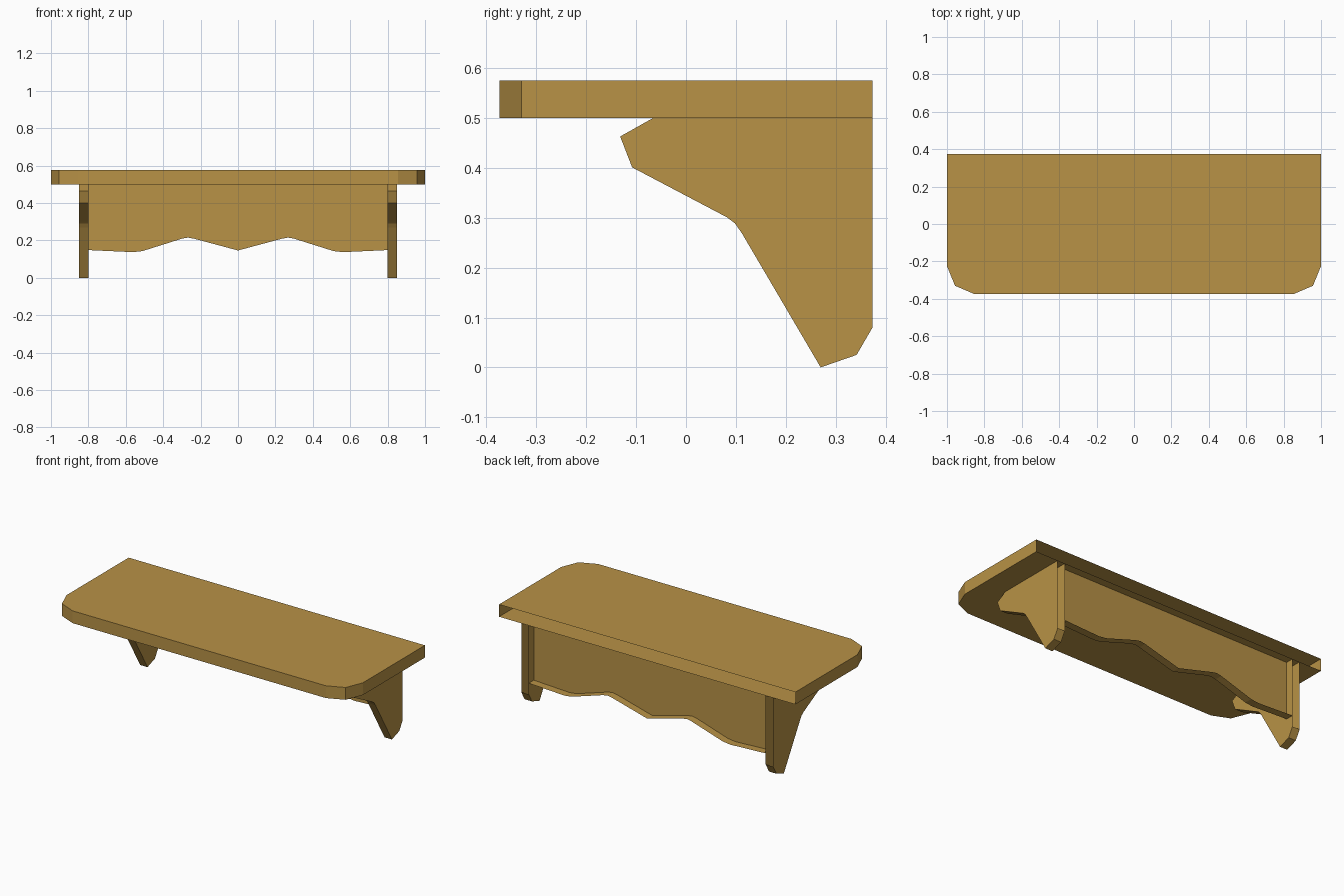
import bpy, bmesh
from mathutils import Vector

if "Cube" in bpy.data.objects:
    bpy.data.objects.remove(bpy.data.objects["Cube"])

wood = bpy.data.materials.new("warm wood")
wood.diffuse_color = (0.479, 0.287, 0.061, 1)
wood.use_nodes = True
wood.node_tree.nodes["Principled BSDF"].inputs["Base Color"].default_value = wood.diffuse_color


def mirrored(half):
    """Complete a left-to-centre outline with its mirror image in x."""
    return half + [(-x, z) for x, z in reversed(half) if x != 0]


def open_prism(name, outline, place, a, b, caps, open_sides):
    """Sweep an outline from depth a to b; caps chosen, sides in open_sides left out."""
    bm = bmesh.new()
    va = [bm.verts.new(place(p, a)) for p in outline]
    vb = [bm.verts.new(place(p, b)) for p in outline]
    n = len(outline)
    # outline normal direction decides the winding, so every face points outward
    area = sum(outline[i][0] * outline[(i + 1) % n][1] - outline[(i + 1) % n][0] * outline[i][1]
               for i in range(n))
    axis = Vector(place((1, 0), 0)).cross(Vector(place((0, 1), 0)))
    sweep = Vector(place((0, 0), b)) - Vector(place((0, 0), a))
    flip = area * axis.dot(sweep) < 0

    def face(vs):
        bm.faces.new(vs[::-1] if flip else vs)

    if "a" in caps:
        face(va[::-1])
    if "b" in caps:
        face(vb)
    for i in range(n):
        if i not in open_sides:
            j = (i + 1) % n
            face([va[i], va[j], vb[j], vb[i]])
    mesh = bpy.data.meshes.new(name)
    bm.to_mesh(mesh)
    bm.free()
    mesh.materials.append(wood)
    ob = bpy.data.objects.new(name, mesh)
    bpy.context.collection.objects.link(ob)
    return ob


BACK = 0.374

# shelf board: clipped front corners, open at the wall side
board = mirrored([(-1, BACK), (-1, -0.225), (-0.957, -0.33), (-0.855, -BACK)])
open_prism("shelf_board", board, lambda p, d: (p[0], p[1], d),
           0.5, 0.575, "ab", {len(board) - 1})

# side brackets: open at the back and under the board
bracket = [(BACK, 0.5), (-0.066, 0.5), (-0.132, 0.463), (-0.108, 0.401),
           (0.082, 0.301), (0.098, 0.289), (0.112, 0.269), (0.27, 0),
           (0.342, 0.025), (BACK, 0.08)]
for side, s in (("left", -1), ("right", 1)):
    open_prism(side + "_bracket", bracket, lambda p, d: (d, p[0], p[1]),
               s * 0.8, s * 0.85, "ab", {0, len(bracket) - 1})

# back panel: front skin and wavy lower edge between the brackets
wave = mirrored([(-0.8, 0.5), (-0.8, 0.148), (-0.56, 0.137), (-0.51, 0.143),
                 (-0.3, 0.209), (-0.268, 0.215), (-0.235, 0.209), (0, 0.146)])
open_prism("back_panel", wave, lambda p, d: (p[0], d, p[1]),
           0.325, BACK, "a", {0, len(wave) - 2, len(wave) - 1})
